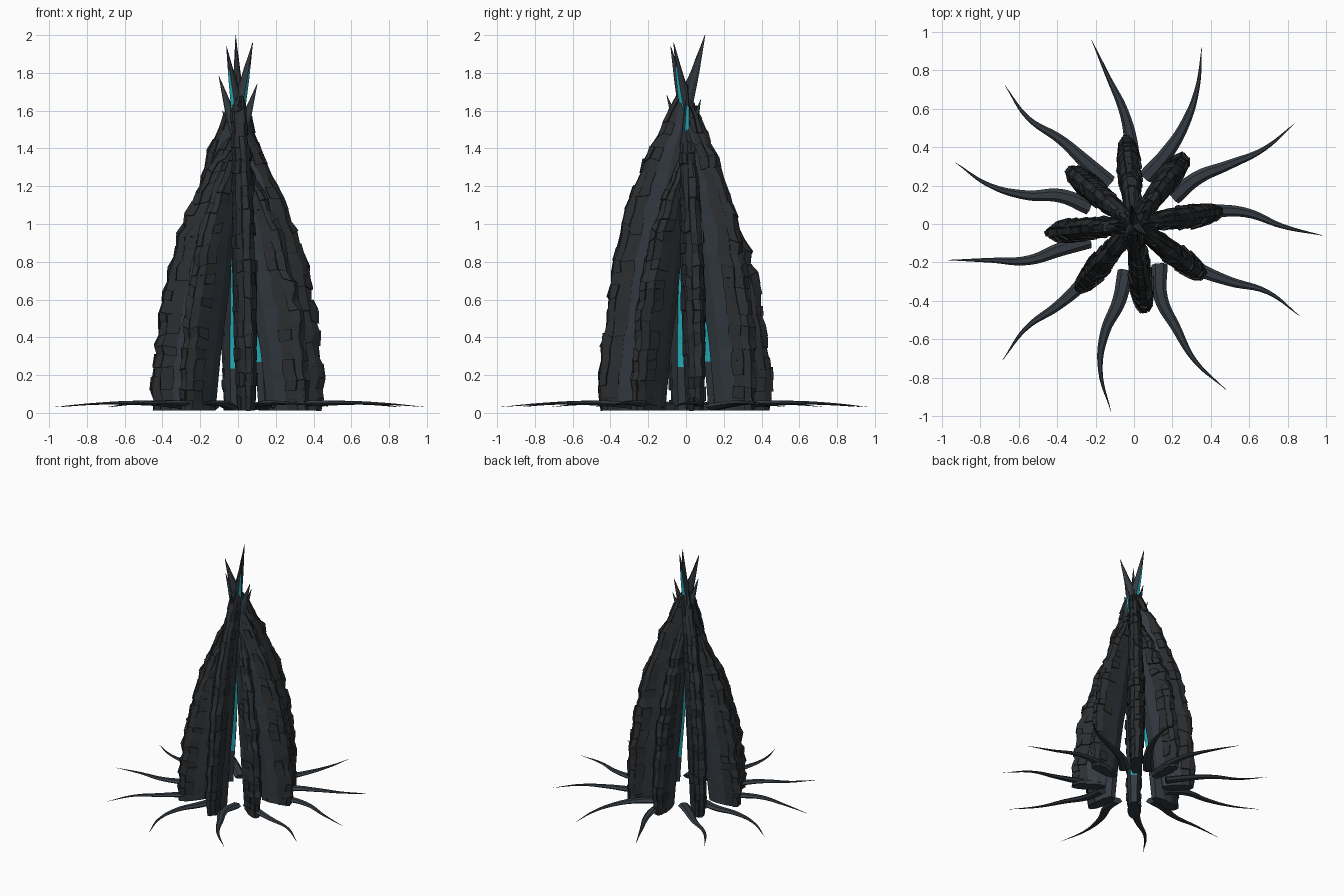
import bpy, bmesh, math, random
from mathutils import Vector

random.seed(4)
if "Cube" in bpy.data.objects:
    bpy.data.objects.remove(bpy.data.objects["Cube"], do_unlink=True)


def material(name, rgb):
    m = bpy.data.materials.new(name)
    m.use_nodes = True
    m.diffuse_color = (*rgb, 1)
    m.node_tree.nodes["Principled BSDF"].inputs["Base Color"].default_value = (*rgb, 1)
    return m


slate = material("slate", (0.034, 0.044, 0.054))
charcoal = material("charcoal", (0.024, 0.027, 0.030))
cyan = material("glowing cyan", (0.02, 0.48, 0.56))


def sample(table, t):
    """Linear lookup in a list of (position, value) pairs."""
    for (a, va), (b, vb) in zip(table, table[1:]):
        if t <= b:
            return va + (vb - va) * (t - a) / (b - a)
    return table[-1][1]


# Blade outline: radius of outer and inner edge, and half thickness, by height
OUTER = [(0, .45), (.1, .455), (.3, .415), (.4, .38), (.5, .335),
         (.6, .27), (.7, .19), (.8, .09), (.9, -.02), (1, -.1)]
INNER = [(0, .21), (.2, .17), (.35, .12), (.5, .08), (.65, .03),
         (.8, -.03), (.9, -.07), (1, -.103)]
HALF = [(0, .042), (.2, .056), (.4, .058), (.6, .05), (.8, .034), (1, .001)]
# Half cross-section from inner edge to outer edge
SECTION = [(0, .5), (.3, .95), (.62, 1), (.87, .78), (1, .32)]
LEVELS = 30


def blade(name, degrees, height):
    a = math.radians(degrees)
    out, side = Vector((math.cos(a), math.sin(a), 0)), Vector((-math.sin(a), math.cos(a), 0))
    loop = SECTION + [(u, -v) for u, v in reversed(SECTION)]
    n, rim = len(loop), len(SECTION)
    bm = bmesh.new()
    rings = []
    for i in range(LEVELS + 1):
        t = i / LEVELS
        inner, outer, half = (sample(tab, t) for tab in (INNER, OUTER, HALF))
        calm = min(1, (1 - t) * 4)
        bump = random.uniform(-.014, .008) * calm
        ring = []
        for u, v in loop:
            wobble = random.uniform(-.006, .006) * calm if u > .5 else 0
            p = out * (inner + (outer - inner) * u + bump * u + wobble)
            p += side * (v * half + wobble * .5)
            p.z = .012 + t * (height - .012)
            if 0 < i < LEVELS and u > .5:
                p.z += random.uniform(-.012, .012) * calm
            ring.append(bm.verts.new(p))
        rings.append(ring)
    scales = []
    for i, (low, high) in enumerate(zip(rings, rings[1:])):
        t = (i + .5) / LEVELS
        for j in range(n):
            k = (j + 1) % n
            f = bm.faces.new((low[j], low[k], high[k], high[j]))
            if j == n - 1 and .14 < t < .93:
                f.material_index = 2
            elif 2 <= j <= 2 * rim - 4:
                f.material_index = 1
                if t < .84:
                    scales.append(f)
    bm.faces.new(rings[0])
    bm.faces.new(rings[-1])
    bmesh.ops.recalc_face_normals(bm, faces=bm.faces)
    # Raised scales along the outer rim
    picked = [f for f in scales if random.random() < .6]
    for f in bmesh.ops.extrude_discrete_faces(bm, faces=picked)["faces"]:
        f.normal_update()
        shift = f.normal * random.uniform(.003, .012)
        for v in f.verts:
            v.co += shift
    mesh = bpy.data.meshes.new(name)
    bm.to_mesh(mesh)
    bm.free()
    for m in (slate, charcoal, cyan):
        mesh.materials.append(m)
    bpy.context.collection.objects.link(bpy.data.objects.new(name, mesh))


# Ring of leaning blades whose tips cross over the centre
BLADES = {8: 1.78, 53: 1.94, 95: 1.68, 140: 1.96, 186: 1.74, 230: 1.66, 277: 2.0, 323: 1.6}
for i, (degrees, height) in enumerate(BLADES.items()):
    blade(f"blade_{i + 1}", degrees, height)

# Winding ground roots: heading in degrees at each of the shared stations
STATIONS = [(.25, .03, .042), (.41, .048, .036), (.58, .053, .025), (.78, .048, .012), (.985, .032, .001)]
ROOTS = [(92, 92, 95, 100, 103), (76, 65, 63, 65, 69), (34, 36, 32, 30, 32),
         (8, 9, 6, -1, -3.5), (-38, -35, -31, -27, -29), (-58, -70, -68, -66, -61),
         (-100, -101, -105, -103, -97), (-133, -131, -133, -136, -134),
         (-160, -161, -161, -166, -169), (159, 159, 165, 165, 161), (121, 128, 131, 135, 133)]
FLAT = .5


def root(name, headings):
    curve = bpy.data.curves.new(name, "CURVE")
    curve.dimensions = "3D"
    curve.bevel_depth = 1
    curve.bevel_resolution = 1
    curve.resolution_u = 6
    curve.use_fill_caps = True
    path = curve.splines.new("BEZIER")
    path.bezier_points.add(len(headings) - 1)
    for p, d, (r, z, width) in zip(path.bezier_points, headings, STATIONS):
        a = math.radians(d)
        p.co = (r * math.cos(a), r * math.sin(a), z / FLAT)
        p.radius = width
        p.handle_left_type = p.handle_right_type = "AUTO"
    curve.materials.append(slate)
    ob = bpy.data.objects.new(name, curve)
    ob.scale.z = FLAT
    bpy.context.collection.objects.link(ob)
    bpy.ops.object.select_all(action="DESELECT")
    ob.select_set(True)
    bpy.context.view_layer.objects.active = ob
    bpy.ops.object.convert(target="MESH")
    bpy.ops.object.shade_smooth_by_angle(angle=math.radians(50))


for i, headings in enumerate(ROOTS):
    root(f"root_{i + 1}", headings)
